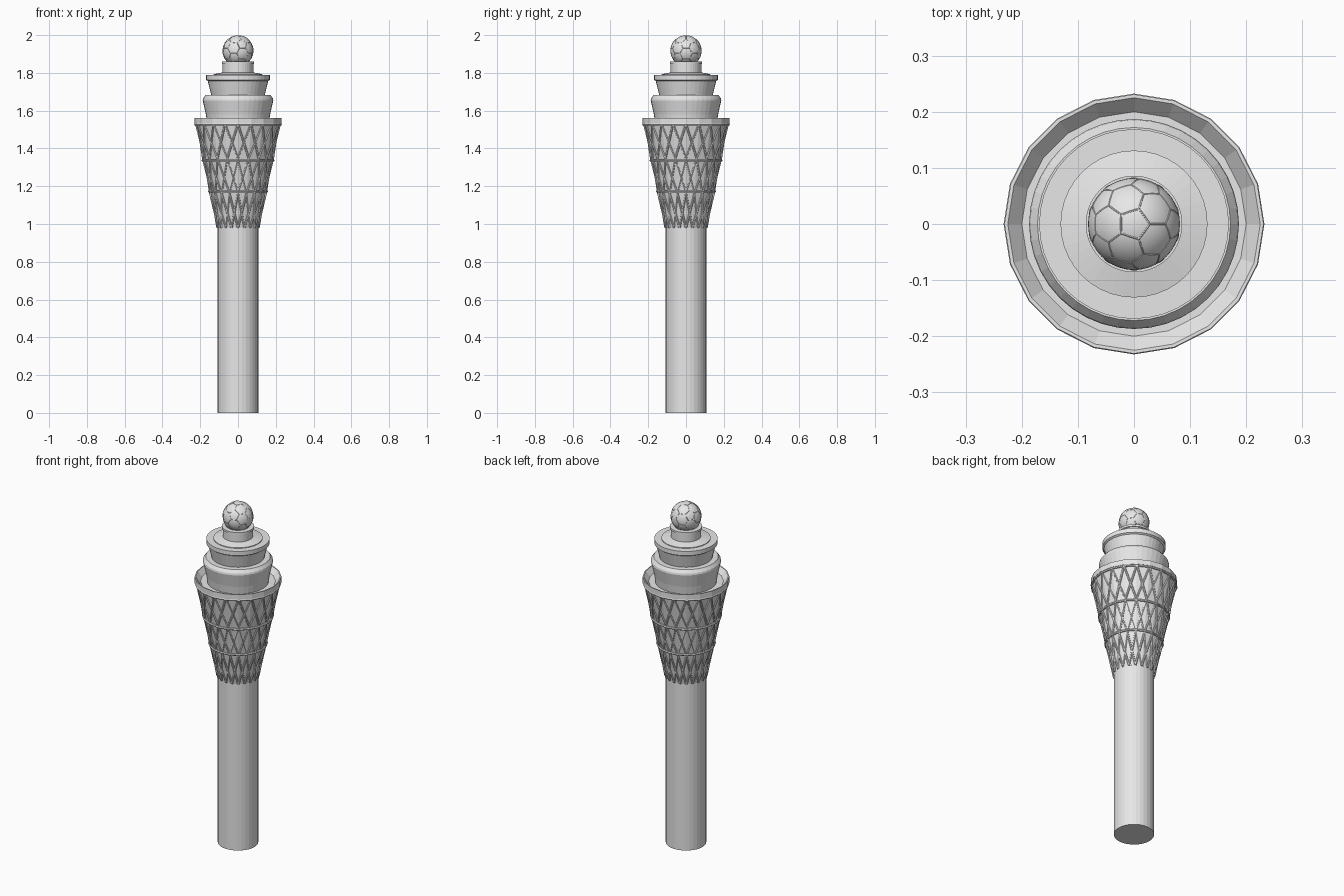
import bpy, bmesh, math
from mathutils import Vector

if "Cube" in bpy.data.objects:
    bpy.data.objects.remove(bpy.data.objects["Cube"])

grey = bpy.data.materials.new("light grey")
grey.diffuse_color = (0.8, 0.8, 0.8, 1)
grey.use_nodes = True
grey.node_tree.nodes["Principled BSDF"].inputs["Base Color"].default_value = grey.diffuse_color


def add_object(name, bm, smooth=False):
    me = bpy.data.meshes.new(name)
    bmesh.ops.recalc_face_normals(bm, faces=bm.faces)
    for f in bm.faces:
        f.smooth = smooth
    bm.to_mesh(me)
    bm.free()
    me.materials.append(grey)
    ob = bpy.data.objects.new(name, me)
    bpy.context.collection.objects.link(ob)
    return ob


def lathe(name, profile, sides):
    """Revolve (radius, height) points around z and cap both ends."""
    bm = bmesh.new()
    rings = [[bm.verts.new((r * math.cos(2 * math.pi * k / sides),
                            r * math.sin(2 * math.pi * k / sides), z))
              for k in range(sides)] for r, z in profile]
    for a, b in zip(rings, rings[1:]):
        for k in range(sides):
            n = (k + 1) % sides
            bm.faces.new((a[k], a[n], b[n], b[k]))
    bm.faces.new(rings[0][::-1])
    bm.faces.new(rings[-1])
    return add_object(name, bm)


def tubes(name, paths, radius, cyclic=False):
    """Thin bars along point paths, turned into one mesh."""
    cu = bpy.data.curves.new(name + "_path", 'CURVE')
    cu.dimensions = '3D'
    cu.bevel_depth = radius
    cu.bevel_resolution = 1
    cu.use_fill_caps = not cyclic
    for pts in paths:
        sp = cu.splines.new('POLY')
        sp.points.add(len(pts) - 1)
        for p, co in zip(sp.points, pts):
            p.co = (*co, 1)
        sp.use_cyclic_u = cyclic
        sp.use_smooth = False
    tmp = bpy.data.objects.new(name + "_path", cu)
    bpy.context.collection.objects.link(tmp)
    me = bpy.data.meshes.new_from_object(
        tmp.evaluated_get(bpy.context.evaluated_depsgraph_get()))
    bpy.data.objects.remove(tmp)
    me.name = name
    me.materials.clear()
    me.materials.append(grey)
    ob = bpy.data.objects.new(name, me)
    bpy.context.collection.objects.link(ob)
    return ob


# Shaft
lathe("shaft", [(0.108, 0), (0.108, 0.99)], 32)

# Flared head with a recessed terrace behind the rim
SIDES = 20
Z0, Z1, R0, R1 = 0.98, 1.53, 0.109, 0.222
lathe("flared_head", [(R0, Z0), (R1, Z1), (0.231, 1.532), (0.231, 1.562),
                      (0.225, 1.562), (0.2, 1.535)], SIDES)

# Stacked cabins
lathe("lower_cabin", [(0.163, 1.53), (0.170, 1.58), (0.187, 1.655),
                      (0.185, 1.665), (0.172, 1.682)], 40)
lathe("upper_cabin", [(0.140, 1.675), (0.160, 1.757), (0.169, 1.763),
                      (0.169, 1.788)], 40)
lathe("roof", [(0.131, 1.78), (0.131, 1.792), (0.085, 1.802)], 40)
lathe("dome_collar", [(0.081, 1.795), (0.081, 1.846), (0.086, 1.848),
                      (0.086, 1.86)], 40)


# Diagonal lattice and hoops around the flared head
def on_head(step, z, out=0.001):
    a = 2 * math.pi * step / SIDES
    r = R0 + (R1 - R0) * (z - Z0) / (Z1 - Z0) + out
    return (r * math.cos(a), r * math.sin(a), z)


ROWS = 3
levels = [Z0 + (Z1 - Z0) * i / ROWS for i in range(ROWS + 1)]
tubes("lattice_bars", [[on_head(k + d * i, z) for i, z in enumerate(levels)]
                       for k in range(SIDES) for d in (-1, 1)], 0.0055)
tubes("lattice_hoops", [[on_head(k, z, 0.005) for k in range(SIDES)]
                        for z in (1.172, 1.337, 1.527)], 0.006, cyclic=True)

# Dome
R, CENTRE = 0.082, Vector((0, 0, 1.917))
bm = bmesh.new()
bmesh.ops.create_icosphere(bm, subdivisions=4, radius=R)
bmesh.ops.translate(bm, verts=bm.verts, vec=CENTRE)
add_object("dome", bm, smooth=True)

# Ribs along the pentagon and hexagon seams of the dome
ico = bmesh.new()
bmesh.ops.create_icosphere(ico, subdivisions=1, radius=1)
seams = []
for e in ico.edges:
    a, b = (v.co for v in e.verts)
    seams.append((a.lerp(b, 1 / 3), a.lerp(b, 2 / 3)))
for f in ico.faces:
    vs = [v.co for v in f.verts]
    for i in range(3):
        p, q, s = vs[i], vs[i - 1], vs[i - 2]
        seams.append((p.lerp(q, 1 / 3), p.lerp(s, 1 / 3)))
ico.free()
tubes("dome_ribs", [[CENTRE + a.lerp(b, t / 4).normalized() * (R - 0.0008)
                     for t in range(5)] for a, b in seams], 0.0018)
